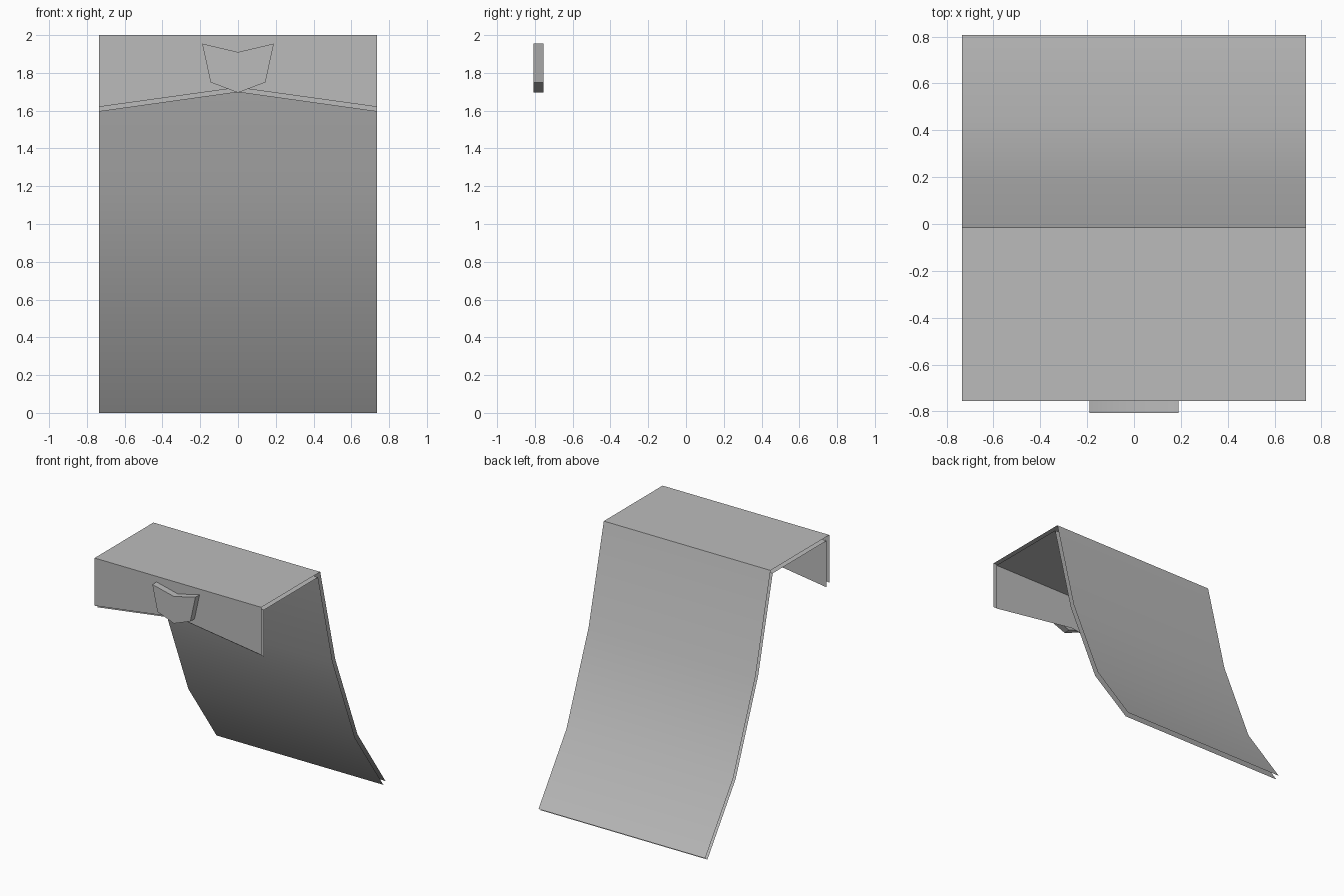
import bpy, bmesh, math

HALF_WIDTH = 0.735

cube = bpy.data.objects.get("Cube")
if cube:
    bpy.data.objects.remove(cube, do_unlink=True)

grey = bpy.data.materials.new("plain_grey")
grey.use_nodes = True
colour = (0.5, 0.5, 0.5, 1.0)
grey.diffuse_color = colour
grey.node_tree.nodes["Principled BSDF"].inputs["Base Color"].default_value = colour


def finish(name, bm):
    """Turn a bmesh into a shaded object."""
    mesh = bpy.data.meshes.new(name)
    bm.to_mesh(mesh)
    bm.free()
    mesh.materials.append(grey)
    obj = bpy.data.objects.new(name, mesh)
    bpy.context.collection.objects.link(obj)
    bpy.ops.object.select_all(action='DESELECT')
    obj.select_set(True)
    bpy.context.view_layer.objects.active = obj
    bpy.ops.object.shade_smooth_by_angle(angle=math.radians(30))
    return obj


def draped_sheet(name, profile, side_z, middle_z, inward=False):
    """Open sheet along a (y, z) profile, ending in a notched front flap."""
    bm = bmesh.new()
    rows = [[bm.verts.new((x, y, z)) for x in (-HALF_WIDTH, HALF_WIDTH)]
            for y, z in profile]
    for a, b in zip(rows, rows[1:]):
        bm.faces.new((a[0], a[1], b[1], b[0]))
    # Front flap with a raised middle
    y = profile[0][0]
    left, middle, right = [bm.verts.new((x, y, z)) for x, z in
                           ((-HALF_WIDTH, side_z), (0, middle_z), (HALF_WIDTH, side_z))]
    bm.faces.new((rows[0][1], rows[0][0], left, middle, right))
    if inward:
        bmesh.ops.reverse_faces(bm, faces=bm.faces[:])
    return finish(name, bm)


# Outer sheet and its lining, open along the rim
draped_sheet("outer_sheet",
             [(-0.755, 2.0), (-0.015, 2.0), (0.175, 1.23), (0.455, 0.525), (0.807, 0.02)],
             1.62, 1.722)
draped_sheet("inner_lining",
             [(-0.722, 1.967), (-0.042, 1.967), (0.142, 1.22), (0.424, 0.508), (0.78, 0.0)],
             1.595, 1.698, inward=True)

# Shield-shaped clasp on the front flap
bm = bmesh.new()
outline = [(-0.19, 1.955), (-0.145, 1.75), (0, 1.695), (0.145, 1.75), (0.19, 1.955), (0, 1.91)]
face = bm.faces.new([bm.verts.new((x, -0.807, z)) for x, z in outline])
back = bmesh.ops.extrude_face_region(bm, geom=[face], use_keep_orig=True)
bmesh.ops.translate(bm, vec=(0, 0.052, 0),
                    verts=[v for v in back["geom"] if isinstance(v, bmesh.types.BMVert)])
bmesh.ops.recalc_face_normals(bm, faces=bm.faces[:])
finish("front_clasp", bm)
